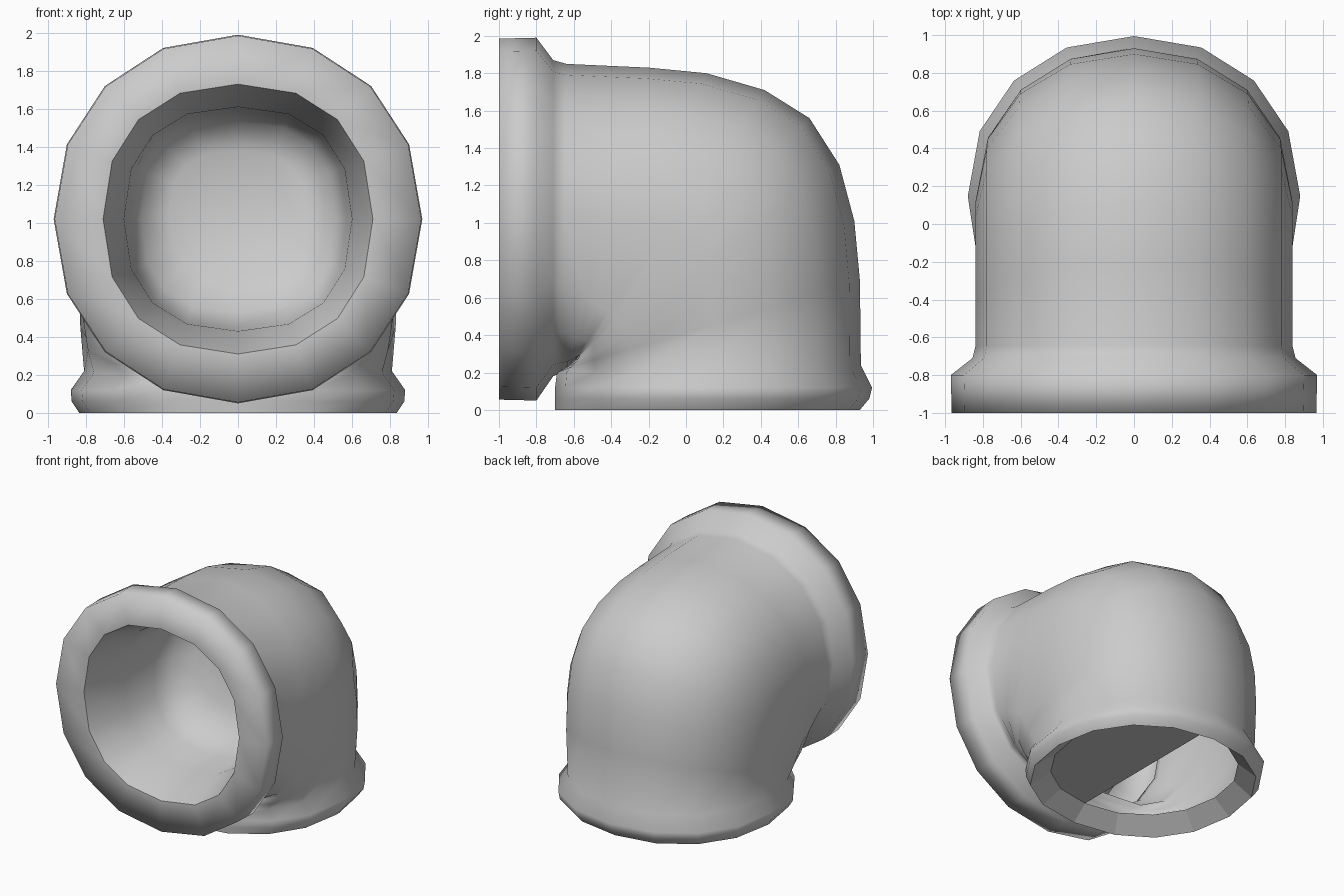
import bpy, bmesh, math

if "Cube" in bpy.data.objects:
    bpy.data.objects.remove(bpy.data.objects["Cube"])

SIDES = 16
ROUND = 0.94   # slightly squarish circle used for every outer half

# Each ring: outer-bend point (y, z), inner-bend point (y, z), half width in x,
# and roundness of the inner half (1 = ellipse, lower = boxier)
pocket = [
    (0.03, 1.38, -0.08, 0.72, 0.36, 0.75), (-0.04, 1.53, -0.20, 0.53, 0.51, 0.78),
    (-0.20, 1.59, -0.36, 0.45, 0.57, 0.80), (-0.65, 1.61, -0.65, 0.43, 0.60, 0.84),
    (-1.0, 1.73, -1.0, 0.31, 0.71, 0.88),
]
front_flange = [
    (-1.0, 1.985, -1.0, 0.055, 0.965, ROUND), (-0.80, 1.99, -0.80, 0.05, 0.97, ROUND),
    (-0.71, 1.87, -0.71, 0.18, 0.855, ROUND),
]
body = [
    (-0.64, 1.85, -0.66, 0.20, 0.84, 0.85), (-0.20, 1.83, -0.64, 0.22, 0.84, 0.66),
    (0.11, 1.80, -0.62, 0.24, 0.84, 0.54), (0.42, 1.71, -0.60, 0.26, 0.84, 0.48),
    (0.66, 1.56, -0.59, 0.27, 0.84, 0.46), (0.82, 1.31, -0.60, 0.26, 0.84, 0.48),
    (0.90, 1.01, -0.62, 0.24, 0.835, 0.54), (0.93, 0.69, -0.65, 0.22, 0.83, 0.64),
    (0.935, 0.24, -0.69, 0.20, 0.81, 0.84),
]
bottom_flange = [
    (0.995, 0.12, -0.70, 0.12, 0.88, 0.85), (0.98, 0.06, -0.70, 0.06, 0.875, 0.86),
    (0.93, 0.0, -0.70, 0.0, 0.835, 0.9), (0.81, 0.11, -0.57, 0.11, 0.69, 0.94),
]
rings = pocket + front_flange + body + bottom_flange

bm = bmesh.new()


def power(v, p):
    return math.copysign(abs(v) ** p, v) if abs(v) > 1e-6 else 0.0


def make_ring(oy, oz, iy, iz, rx, p, both_halves):
    cy, cz, hy, hz = (oy + iy) / 2, (oz + iz) / 2, (oy - iy) / 2, (oz - iz) / 2
    verts = []
    for i in range(SIDES):
        a = math.tau * i / SIDES
        c, s = math.cos(a), math.sin(a)
        e = p if both_halves or c < -0.001 else ROUND
        c, s = power(c, e), power(s, e)
        verts.append(bm.verts.new((rx * s, cy + hy * c, cz + hz * c)))
    return verts


# Loft blind front pocket, flange, bent body, bottom flange and rim
loops = [make_ring(*r, k < len(pocket)) for k, r in enumerate(rings)]
flat_faces = []
for k in range(len(loops) - 1):
    a, b = loops[k], loops[k + 1]
    for i in range(SIDES):
        j = (i + 1) % SIDES
        f = bm.faces.new((a[i], a[j], b[j], b[i]))
        if k == len(loops) - 2:
            flat_faces.append(f)

# Back wall of the pocket, and half plate over one side of the bottom opening
bm.faces.new(loops[0])
flat_faces.append(bm.faces.new(loops[-1][:SIDES // 2 + 1]))
bmesh.ops.recalc_face_normals(bm, faces=bm.faces[:])
if flat_faces[-1].normal.z > 0:
    bmesh.ops.reverse_faces(bm, faces=bm.faces[:])

# Smooth skin with a sharp pocket mouth and a faceted bottom rim
for f in bm.faces:
    f.smooth = f not in flat_faces
mouth = set(loops[len(pocket) - 1])
for e in bm.edges:
    if e.verts[0] in mouth and e.verts[1] in mouth:
        e.smooth = False

mesh = bpy.data.meshes.new("pipe_elbow")
bm.to_mesh(mesh)
bm.free()
elbow = bpy.data.objects.new("pipe_elbow", mesh)
bpy.context.collection.objects.link(elbow)
